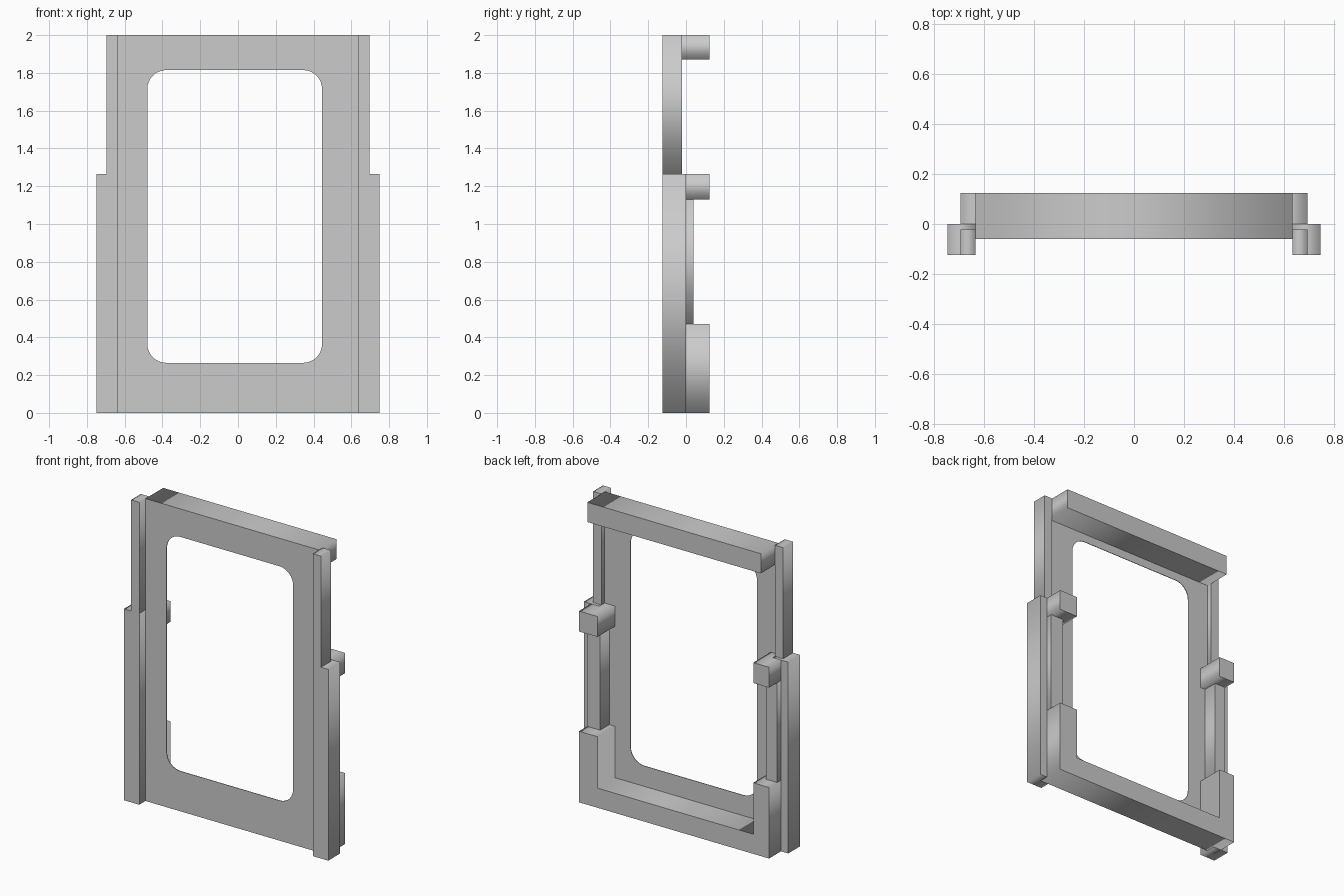
import bpy
from math import sin, cos, pi

if "Cube" in bpy.data.objects:
    bpy.data.objects.remove(bpy.data.objects["Cube"])


def prism(name, loops, y0, y1):
    """Extrude closed XZ outlines (first outer, others holes) from y0 to y1."""
    curve = bpy.data.curves.new(name + "_outline", 'CURVE')
    curve.dimensions = '2D'
    curve.fill_mode = 'BOTH'
    curve.extrude = (y1 - y0) / 2
    for pts in loops:
        sp = curve.splines.new('POLY')
        sp.points.add(len(pts) - 1)
        for p, (x, z) in zip(sp.points, pts):
            p.co = (x, z, 0, 1)
        sp.use_cyclic_u = True
    tmp = bpy.data.objects.new(name + "_tmp", curve)
    bpy.context.collection.objects.link(tmp)
    dg = bpy.context.evaluated_depsgraph_get()
    mesh = bpy.data.meshes.new_from_object(tmp.evaluated_get(dg))
    bpy.data.objects.remove(tmp)
    bpy.data.curves.remove(curve)
    for v in mesh.vertices:
        x, z, d = v.co
        v.co = (x, (y0 + y1) / 2 - d, z)
    ob = bpy.data.objects.new(name, mesh)
    bpy.context.collection.objects.link(ob)
    return ob


def rect(x0, x1, z0, z1):
    return [(x0, z0), (x1, z0), (x1, z1), (x0, z1)]


def rounded(x0, x1, z0, z1, r, n=8):
    pts = []
    corners = [(x1 - r, z1 - r), (x0 + r, z1 - r), (x0 + r, z0 + r), (x1 - r, z0 + r)]
    for i, (cx, cz) in enumerate(corners):
        for k in range(n + 1):
            a = pi / 2 * (i + k / n)
            pts.append((cx + r * cos(a), cz + r * sin(a)))
    return pts


FRONT, BACK = -0.06, 0.125
SHOULDER = 1.265

# thin front panel with rounded window
prism("front_panel", [rect(-0.635, 0.635, 0, 2),
                      rounded(-0.48, 0.445, 0.265, 1.815, 0.1)], FRONT, FRONT + 0.004)

# crossbar behind the top of the panel
prism("top_bar", [rect(-0.635, 0.635, 1.87, 2)], FRONT, BACK)

# U-shaped base: bottom beam with two corner posts
prism("base_frame", [[(-0.695, 0), (0.695, 0), (0.695, 0.47), (0.56, 0.47), (0.56, 0.13),
                      (-0.58, 0.13), (-0.58, 0.47), (-0.695, 0.47)]], FRONT, BACK)

# side columns, rails and upper blocks
for side, s, block_in, rail_in in (("left", -1, 0.58, 0.615), ("right", 1, 0.56, 0.60)):
    def part(name, xa, xb, z0, z1, y0, y1):
        lo, hi = sorted((s * xa, s * xb))
        prism(f"{side}_{name}", [rect(lo, hi, z0, z1)], y0, y1)

    part("lower_column", 0.635, 0.748, 0, SHOULDER, -0.125, 0)
    part("upper_column", 0.635, 0.695, SHOULDER, 2, -0.125, -0.022)
    part("rail", rail_in, 0.695, 0.47, 1.13, FRONT, 0.04)
    part("block", block_in, 0.695, 1.13, SHOULDER, FRONT, BACK)
